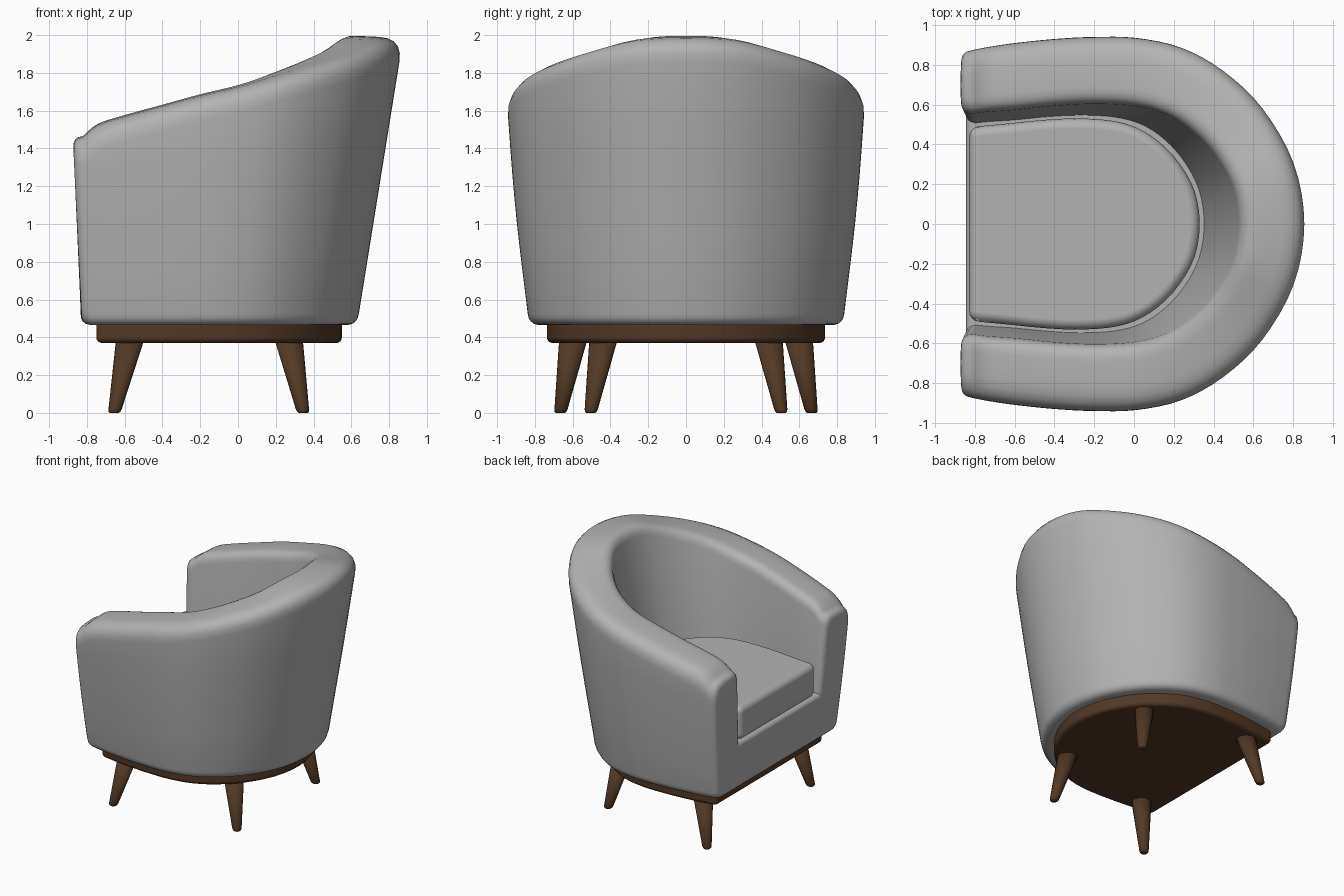
import bpy, bmesh, math
from mathutils import Vector

if "Cube" in bpy.data.objects:
    bpy.data.objects.remove(bpy.data.objects["Cube"])


def material(name, rgb):
    m = bpy.data.materials.new(name)
    m.diffuse_color = (*rgb, 1)
    m.use_nodes = True
    m.node_tree.nodes["Principled BSDF"].inputs["Base Color"].default_value = m.diffuse_color
    return m


FABRIC = material("grey fabric", (0.45, 0.45, 0.45))
WOOD = material("dark wood", (0.085, 0.04, 0.018))


def loft(name, rings, mat, bevel=0):
    """Skin closed rings of points, cap both ends, optionally round the edges."""
    bm = bmesh.new()
    vr = [[bm.verts.new(p) for p in r] for r in rings]
    for a, b in zip(vr, vr[1:]):
        n = len(a)
        for i in range(n):
            j = (i + 1) % n
            bm.faces.new((a[i], a[j], b[j], b[i]))
    bm.faces.new(vr[0])
    bm.faces.new(vr[-1])
    bmesh.ops.recalc_face_normals(bm, faces=bm.faces)
    for f in bm.faces:
        f.smooth = True
    me = bpy.data.meshes.new(name)
    bm.to_mesh(me)
    bm.free()
    me.materials.append(mat)
    ob = bpy.data.objects.new(name, me)
    bpy.context.collection.objects.link(ob)
    if bevel:
        mod = ob.modifiers.new("Round", 'BEVEL')
        mod.width = bevel
        mod.segments = 4
        mod.limit_method = 'ANGLE'
        mod.angle_limit = math.radians(40)
        mod.use_clamp_overlap = False
        mod.harden_normals = True
    return ob


def spline(pts, n):
    """Catmull-Rom resampling of a list of equal-length tuples."""
    pts = [Vector(p) for p in pts]
    out = []
    for k in range(len(pts) - 1):
        p0, p1, p2 = pts[max(k - 1, 0)], pts[k], pts[k + 1]
        p3 = pts[min(k + 2, len(pts) - 1)]
        for s in range(n):
            t = s / n
            out.append(0.5 * (2 * p1 + (p2 - p0) * t
                              + (2 * p0 - 5 * p1 + 4 * p2 - p3) * t * t
                              + (3 * p1 - p0 - 3 * p2 + p3) * t ** 3))
    return out + [pts[-1]]


def mirrored(half):
    return half + [(a, -b, c, -d, e) for a, b, c, d, e in reversed(half[:-1])]


# Rim stations from arm front to back centre: outer x, y, inner x, y, height
HALF = [(-.82, .885, -.82, .56, 1.47), (-.74, .90, -.74, .57, 1.535),
        (-.60, .92, -.60, .58, 1.58), (-.40, .94, -.40, .60, 1.635),
        (-.20, .95, -.20, .61, 1.69), (.02, .945, 0, .60, 1.74),
        (.25, .895, .16, .56, 1.80), (.46, .78, .30, .475, 1.86),
        (.66, .59, .42, .35, 1.92), (.82, .31, .51, .19, 1.985),
        (.875, 0, .54, 0, 2.0)]
RIM = spline(mirrored(HALF), 4)
PLAN = spline(mirrored(HALF[:1] + HALF[2:]), 3)


def section(st, dx=0, d=0):
    """Rounded wall cross-section at one station; d shrinks it, dx shifts it."""
    ox, oy, ix, iy, z = st
    lo, hi = 0.465 + d, z - d
    ot, it = Vector((ox, oy, hi - .015)), Vector((ix, iy, hi))
    ob = Vector((ox * .83 - .096, oy * .873, lo))
    ib = Vector((ix * .787 - .135, iy * .85, lo))
    for o, i in ((ot, it), (ob, ib)):
        u = i - o
        u.z = 0
        u = u.normalized() * d
        o += u
        i -= u
    om = (ot + ob) / 2
    om.y *= 1.018
    corners = [(ob, .06), (om, .3), (ot, .13), (it, .08), (ib, .05)]
    pts = []
    for k, (p, r) in enumerate(corners):
        q0, q1 = corners[k - 1][0], corners[(k + 1) % 5][0]
        a = p + (q0 - p).normalized() * r
        b = p + (q1 - p).normalized() * r
        for s in range(6):
            t = s / 5
            pts.append(a * (1 - t) ** 2 + p * 2 * t * (1 - t) + b * t * t
                       + Vector((dx, 0, 0)))
    return pts


# Wrap-around back and arms, with rounded arm fronts
END = [(-.052, .05), (-.049, .034), (-.042, .019), (-.027, .007)]
shell = ([section(RIM[0], *e) for e in END] + [section(s) for s in RIM]
         + [section(RIM[-1], *e) for e in reversed(END)])
loft("back_and_arms", shell, FABRIC)


def outline(inner, a, b, c, z):
    """D-shaped outline: inner or outer plan curve scaled and shifted."""
    k = 2 if inner else 0
    return [(p[k] * a + b, p[k + 1] * c, z) for p in PLAN]


# Seat block under the cushion, flush with the arm fronts
loft("seat_block", [outline(True, .918, -.078, 1.08, .475),
                    outline(True, .973, -.048, 1.08, .85)], FABRIC, .035)

# Loose seat cushion
loft("seat_cushion", [outline(True, .853, -.13, .87, .84),
                      outline(True, .853, -.13, .87, 1.11)], FABRIC, .05)

# Wooden plinth
loft("wooden_base", [outline(False, .767, -.121, .774, .37),
                     outline(False, .767, -.121, .774, .49)], WOOD, .03)

# Splayed tapered legs: foot and top centres
LEGS = {"front_leg": ((-.655, .665), (-.575, .60)),
        "back_leg": ((.345, .505), (.272, .44))}
for name, (foot, top) in LEGS.items():
    for side, label in ((1, "left"), (-1, "right")):
        rings = []
        for z, r in ((0, .024), (.006, .031), (.02, .035), (.39, .075)):
            t = z / .37
            cx = foot[0] + (top[0] - foot[0]) * t
            cy = (foot[1] + (top[1] - foot[1]) * t) * side
            rings.append([(cx + r * math.cos(i * math.tau / 20),
                           cy + r * math.sin(i * math.tau / 20), z)
                          for i in range(20)])
        loft(f"{name}_{label}", rings, WOOD)
